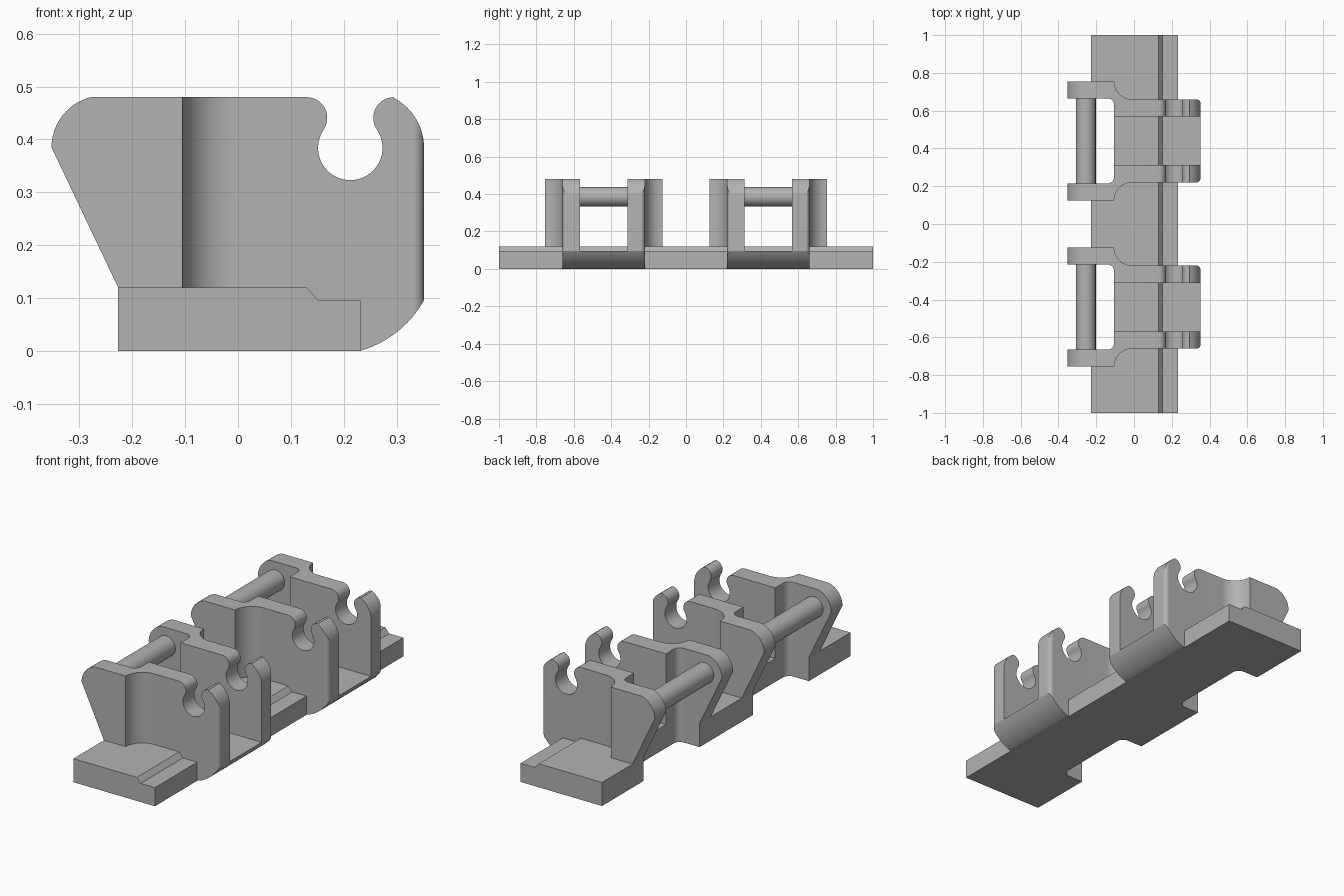
import bpy, bmesh
from math import sin, cos, radians, pi
from mathutils import Matrix

if "Cube" in bpy.data.objects:
    bpy.data.objects.remove(bpy.data.objects["Cube"], do_unlink=True)

grey = bpy.data.materials.new("plain grey")
grey.use_nodes = True
grey.diffuse_color = (0.45, 0.45, 0.45, 1)
grey.node_tree.nodes["Principled BSDF"].inputs["Base Color"].default_value = grey.diffuse_color


def arc(cx, cy, r, a, b, n=12):
    """Points along an arc from angle a to angle b, in degrees."""
    angles = [radians(a + (b - a) * i / n) for i in range(n + 1)]
    return [(cx + r * cos(t), cy + r * sin(t)) for t in angles]


def finish(name, bm):
    bmesh.ops.recalc_face_normals(bm, faces=bm.faces)
    mesh = bpy.data.meshes.new(name)
    bm.to_mesh(mesh)
    bm.free()
    mesh.materials.append(grey)
    ob = bpy.data.objects.new(name, mesh)
    bpy.context.collection.objects.link(ob)
    return ob


def prism(name, outline, low, high, axis):
    """Extrude an outline: axis 'y' takes (x, z) points, axis 'z' takes (x, y)."""
    bm = bmesh.new()
    place = (lambda p, h: (p[0], h, p[1])) if axis == "y" else (lambda p, h: (p[0], p[1], h))
    face = bm.faces.new([bm.verts.new(place(p, low)) for p in outline])
    moved = bmesh.ops.extrude_face_region(bm, geom=[face])["geom"]
    shift = (0, high - low, 0) if axis == "y" else (0, 0, high - low)
    bmesh.ops.translate(bm, vec=shift, verts=[v for v in moved if isinstance(v, bmesh.types.BMVert)])
    return finish(name, bm)


def combine(ob, other, operation):
    """Apply a boolean and remove the second object."""
    mod = ob.modifiers.new("cut", "BOOLEAN")
    mod.object, mod.operation, mod.solver = other, operation, "EXACT"
    bpy.context.view_layer.objects.active = ob
    bpy.ops.object.modifier_apply(modifier=mod.name)
    bpy.data.objects.remove(other, do_unlink=True)


def smooth(ob):
    bpy.ops.object.select_all(action="DESELECT")
    ob.select_set(True)
    bpy.context.view_layer.objects.active = ob
    bpy.ops.object.shade_smooth_by_angle(angle=radians(25))


def mirrored(half):
    """Close a plan outline by mirroring its upper half across y = 0."""
    return half + [(x, -y) for x, y in reversed(half)]


BACK, END, TOP = -0.227, 0.352, 0.48
WIDE, POCKET, NARROW, CHANNEL = 0.315, 0.225, 0.22, 0.128
STEP = [(0.13, 0.12), (0.152, 0.095)]

# Side outline of a clip, with the snap notch between two round lobes
side = ([(BACK, 0)] + arc(0.177, 0.1925, 0.2, -74, -29)
        + arc(0.247, 0.385, 0.105, 0, 62)
        + arc(0.295, 0.441, 0.039, 90, 214.6)
        + arc(0.2125, 0.384, 0.061, 34.6, -214.6, 32)
        + arc(0.13, 0.441, 0.039, -34.6, 90)
        + [(-0.279, TOP)] + arc(-0.255, 0.385, 0.098, 106, 180) + [(BACK, 0.12)])

# Plan outline of a clip: wide arms, concave shoulder, narrow rounded nose
plan = mirrored([(-0.5, WIDE), (-0.105, WIDE)]
                + arc(-0.01, WIDE, WIDE - NARROW, 180, 270)
                + arc(END - 0.022, NARROW - 0.022, 0.022, 90, 0))
pocket_plan = mirrored([(-0.6, POCKET)] + arc(-0.14, POCKET - 0.035, 0.035, 90, 0))
channel_side = [(-0.5, 0.12)] + STEP + [(0.6, 0.095), (0.6, 0.7), (-0.5, 0.7)]


def shifted(points, y):
    return [(px, py + y) for px, py in points]


# Stepped base plate
base = prism("base_with_clips", [(BACK, 0), (0.232, 0), (0.232, 0.095)] + STEP[::-1] + [(BACK, 0.12)],
             -1, 1, "y")

for label, y in (("front", -0.44), ("back", 0.44)):
    # Clip: side outline trimmed by plan, then hollowed by the channel
    clip = prism("clip", side, y - WIDE - 0.0, y + WIDE, "y")
    combine(clip, prism("plan_trim", shifted(plan, y), -0.1, 0.7, "z"), "INTERSECT")
    combine(clip, prism("channel", channel_side, y - CHANNEL, y + CHANNEL, "y"), "DIFFERENCE")
    combine(base, clip, "UNION")
    # Rounded pocket between the arms, open through the base
    combine(base, prism("pocket", shifted(pocket_plan, y), -0.1, 0.7, "z"), "DIFFERENCE")
    # Round rod joining the two arms
    bm = bmesh.new()
    bmesh.ops.create_cone(bm, cap_ends=True, segments=40, radius1=0.0525, radius2=0.0525,
                          depth=2 * POCKET + 0.02,
                          matrix=Matrix.Translation((-0.255, y, 0.386)) @ Matrix.Rotation(pi / 2, 4, "X"))
    smooth(finish(label + "_rod", bm))

smooth(base)
